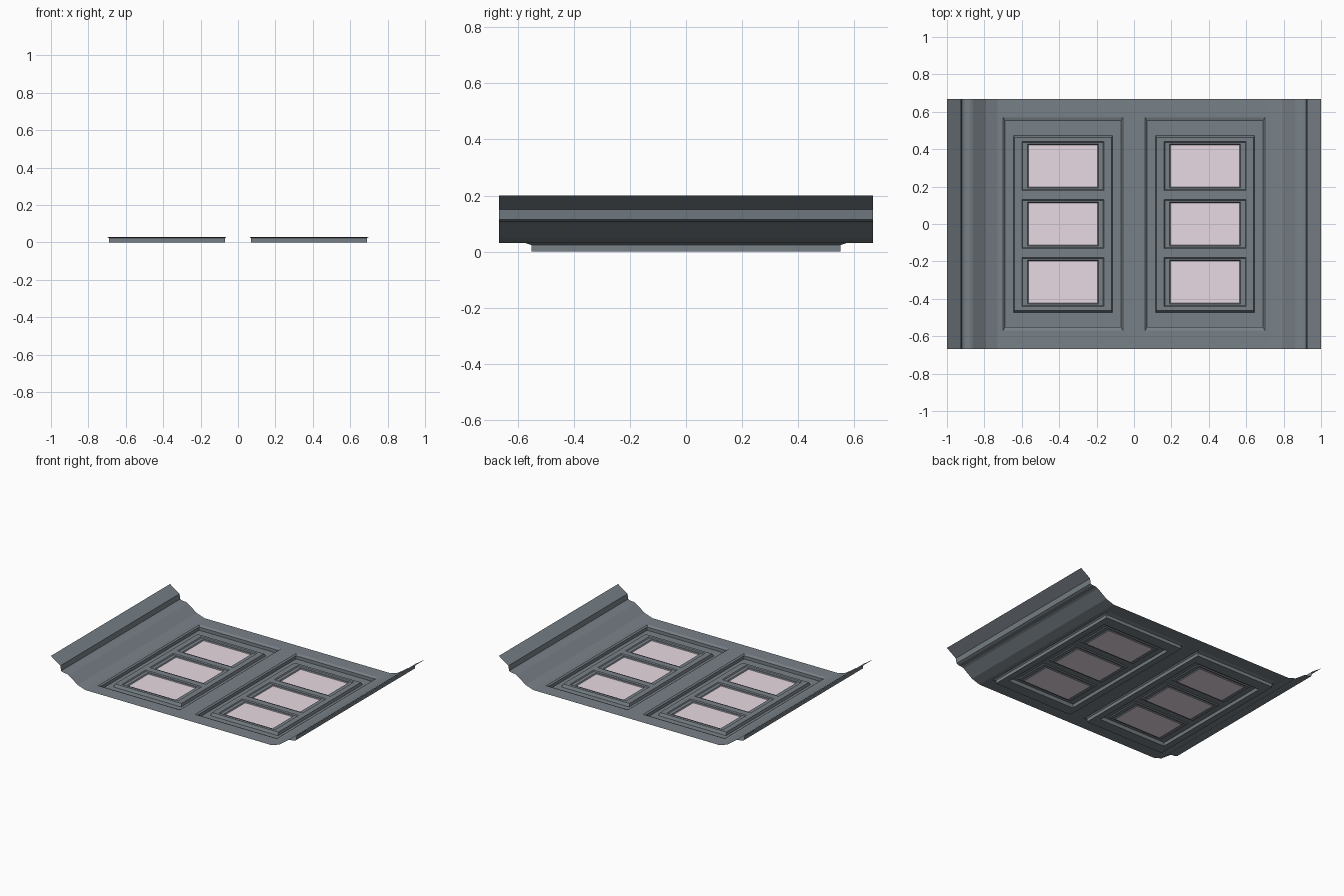
import bpy, bmesh

if "Cube" in bpy.data.objects:
    bpy.data.objects.remove(bpy.data.objects["Cube"])

HY = 0.667      # half length of the sheet
FLOOR = 0.03    # level of the flat sheet
PLATE = 0.02    # level of the raised plate inside each tray
GLASS = 0.008   # level of the panes
CX = 0.38       # tray centre, mirrored left and right
PANES = (-0.31, 0.0, 0.31)


def material(name, color):
    m = bpy.data.materials.new(name)
    m.diffuse_color = (*color, 1)
    m.use_nodes = True
    m.node_tree.nodes["Principled BSDF"].inputs["Base Color"].default_value = m.diffuse_color
    return m


slate = material("slate_grey", (0.19, 0.22, 0.245))
pink = material("pale_pink", (0.80, 0.70, 0.76))


def finish(bm, name, mat):
    bmesh.ops.remove_doubles(bm, verts=bm.verts, dist=1e-5)
    me = bpy.data.meshes.new(name)
    bm.to_mesh(me)
    bm.free()
    me.materials.append(mat)
    ob = bpy.data.objects.new(name, me)
    bpy.context.collection.objects.link(ob)
    return ob


def face(bm, pts):
    bm.faces.new([bm.verts.new(p) for p in pts])


def grid(bm, xs, ys, z, holes):
    # flat sheet of cells, leaving out the holes
    for i in range(len(xs) - 1):
        for j in range(len(ys) - 1):
            if (i, j) not in holes:
                a, b, c, d = xs[i], xs[i + 1], ys[j], ys[j + 1]
                face(bm, [(a, c, z), (b, c, z), (b, d, z), (a, d, z)])


def corners(cx, cy, hx, hy, z):
    return [(cx - hx, cy - hy, z), (cx + hx, cy - hy, z),
            (cx + hx, cy + hy, z), (cx - hx, cy + hy, z)]


def rings(bm, cx, cy, steps):
    # mitred rectangular moulding from outer to inner step
    for s, t in zip(steps, steps[1:]):
        o, n = corners(cx, cy, *s), corners(cx, cy, *t)
        for k in range(4):
            m = (k + 1) % 4
            face(bm, [o[k], o[m], n[m], n[k]])


# flat sheet with two tray openings
bm = bmesh.new()
grid(bm, [-0.73, -CX - 0.32, -CX + 0.32, CX - 0.32, CX + 0.32, 0.73],
     [-HY, -0.57, 0.57, HY], FLOOR, {(1, 1), (3, 1)})
finish(bm, "flat_sheet", slate)

# upturned side mouldings
profile = [(0.73, FLOOR), (0.79, 0.05), (0.86, 0.10), (0.875, 0.106),
           (0.905, 0.108), (0.92, 0.115), (0.926, 0.15), (1.0, 0.20)]
for side, name in ((-1, "left_cove"), (1, "right_cove")):
    bm = bmesh.new()
    for (x0, z0), (x1, z1) in zip(profile, profile[1:]):
        pts = [(side * x0, -HY, z0), (side * x1, -HY, z1),
               (side * x1, HY, z1), (side * x0, HY, z0)]
        face(bm, pts if side > 0 else pts[::-1])
    finish(bm, name, slate)

# sunken trays, each with a raised plate and three panes
for side, name in ((-1, "left"), (1, "right")):
    cx = side * CX
    bm = bmesh.new()
    rings(bm, cx, 0, [(0.32, 0.57, FLOOR), (0.31, 0.55, 0.023), (0.31, 0.55, 0.0),
                      (0.265, 0.472, 0.0), (0.26, 0.462, PLATE),
                      (0.25, 0.455, PLATE)])
    ys = [-0.455]
    for y in PANES:
        ys += [y - 0.132, y + 0.132]
    ys.append(0.455)
    grid(bm, [cx - 0.25, cx - 0.22, cx + 0.22, cx + 0.25], ys, PLATE,
         {(1, 1), (1, 3), (1, 5)})
    for y in PANES:
        rings(bm, cx, y, [(0.22, 0.132, PLATE), (0.215, 0.126, 0.014),
                          (0.19, 0.117, 0.014), (0.185, 0.112, GLASS)])
    finish(bm, name + "_tray", slate)
    bm = bmesh.new()
    for y in PANES:
        face(bm, corners(cx, y, 0.185, 0.112, GLASS))
    finish(bm, name + "_panes", pink)
